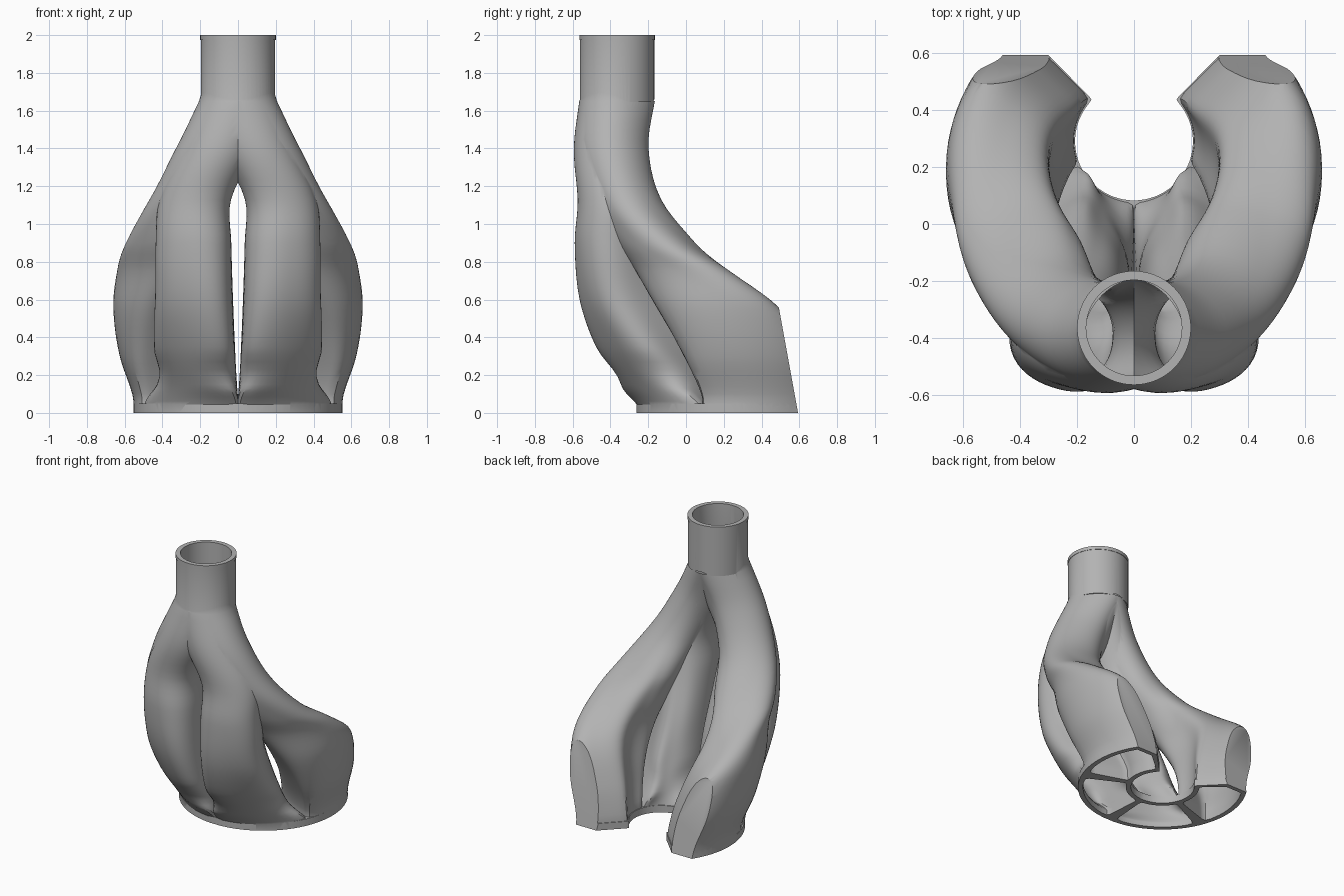
import bpy, bmesh
from math import sin, cos, pi, radians
from mathutils import Matrix

cube = bpy.data.objects.get("Cube")
if cube:
    bpy.data.objects.remove(cube)

HUB_Y = 0.29      # axis of the ring-shaped outlet
NECK_Y = -0.365   # axis of the inlet neck
WALL = 0.03

# Rows: height, start angle, end angle, inner radius, outer radius, squareness, skew, shear
FRONT = [
    (1.65, -107.6, -72.4, 0.455, 0.855, 2, 0, 0),
    (1.4, -98, -66, 0.505, 0.89, 2, 0, 0),
    (1.13, -87, -57, 0.525, 0.895, 2.1, 0, 0),
    (0.9, -87, -56, 0.48, 0.91, 2.4, 0, 0),
    (0.6, -87.5, -53.5, 0.38, 0.87, 3, -0.02, 0),
    (0.35, -88.3, -45, 0.3, 0.76, 3.5, -0.05, 0),
    (0.15, -89.3, -34, 0.23, 0.62, 4, -0.05, 0),
    (0.04, -90.4, -22.2, 0.21, 0.55, 16, 0, 0),
    (0, -90.4, -22.2, 0.21, 0.55, 16, 0, 0),
]
BACK = [
    (1.65, -107.6, -72.4, 0.455, 0.855, 2, 0, 0),
    (1.4, -95, -63, 0.5, 0.87, 2, 0, 0),
    (1.13, -82, -49, 0.475, 0.835, 2.1, 0, 1),
    (0.9, -67, -26, 0.375, 0.765, 2.4, -0.03, 7),
    (0.75, -56, -2, 0.345, 0.7, 2.7, -0.05, 11),
    (0.55, -41, 27, 0.32, 0.665, 3.6, -0.06, 14),
    (0.3, -30, 40, 0.25, 0.62, 6, -0.03, 8),
    (0.1, -23.5, 44, 0.215, 0.56, 12, 0, 1),
    (0, -22.7, 45, 0.21, 0.55, 16, 0, 0),
]


def smooth_rows(rows, steps=5):
    """Hermite interpolation of the control rows over height."""
    def slope(i):
        a, b = rows[max(i - 1, 0)], rows[min(i + 1, len(rows) - 1)]
        return [(q - p) / (b[0] - a[0]) for p, q in zip(a, b)]
    out = []
    for i in range(len(rows) - 1):
        a, b, ma, mb = rows[i], rows[i + 1], slope(i), slope(i + 1)
        h = b[0] - a[0]
        for s in range(steps):
            t = s / steps
            h1 = t * t * (3 - 2 * t)
            h2, h3 = t * (1 - t) ** 2, t * t * (t - 1)
            out.append([p + (q - p) * h1 + h * (u * h2 + v * h3)
                        for p, q, u, v in zip(a, b, ma, mb)])
    return out + [list(rows[-1])]


def ring_points(row, inset, count, side):
    """Rounded polar sector around the hub axis, sheared toward the front inside."""
    z, a0, a1, r0, r1, n, skew, shear = row
    mid, half = (r0 + r1) / 2, (r1 - r0) / 2 - inset
    ang, spread = radians(a0 + a1) / 2, radians(a1 - a0) / 2 - inset / mid
    pts = []
    for i in range(count):
        c, s = cos(2 * pi * i / count), sin(2 * pi * i / count)
        k = (abs(c) ** n + abs(s) ** n) ** (-1 / n)
        u, v = c * k, s * k
        r = mid + half * v + skew * u
        a = ang + spread * u + radians(shear) * (v - 1) / 2
        pts.append((side * r * cos(a), HUB_Y + r * sin(a), z))
    return pts


def link(name, bm):
    bmesh.ops.recalc_face_normals(bm, faces=bm.faces)
    me = bpy.data.meshes.new(name)
    bm.to_mesh(me)
    bm.free()
    ob = bpy.data.objects.new(name, me)
    bpy.context.collection.objects.link(ob)
    return ob


def loft(name, rows, inset=0, count=64, side=1):
    bm = bmesh.new()
    rings = [[bm.verts.new(p) for p in ring_points(r, inset, count, side)] for r in rows]
    for lo, hi in zip(rings, rings[1:]):
        for i in range(count):
            j = (i + 1) % count
            bm.faces.new((lo[i], lo[j], hi[j], hi[i]))
    bm.faces.new(rings[0])
    bm.faces.new(rings[-1])
    return link(name, bm)


def duct(name, rows, inset, side, tag):
    body = smooth_rows(rows)
    # tuck the top end into the neck and run the bottom end past the floor
    top = list(body[0])
    top[0] += 0.04 + 0.007 * tag
    top[1] += 1.5
    top[2] -= 1.5
    top[3] += 0.02
    top[4] -= 0.02
    foot = list(body[-1])
    foot[0] = -0.04 - 0.007 * tag
    return loft(name, [top] + body + [foot], inset, 64, side)


def cylinder(name, radius, z0, z1):
    bm = bmesh.new()
    bmesh.ops.create_cone(bm, cap_ends=True, segments=72, radius1=radius, radius2=radius,
                          depth=z1 - z0,
                          matrix=Matrix.Translation((0, NECK_Y, (z0 + z1) / 2)))
    return link(name, bm)


def block(name, size, matrix):
    bm = bmesh.new()
    bmesh.ops.create_cube(bm, size=size, matrix=matrix)
    return link(name, bm)


def back_block(y):
    """Leaning block that trims everything behind y."""
    return block("back_cut", 2, Matrix.Translation((0, y, 0))
                 @ Matrix.Rotation(radians(10.3), 4, 'X') @ Matrix.Translation((0, 1, 0)))


def combine(target, tool, operation):
    mod = target.modifiers.new("join", 'BOOLEAN')
    mod.operation = operation
    mod.solver = 'EXACT'
    mod.object = tool
    bpy.context.view_layer.objects.active = target
    bpy.ops.object.modifier_apply(modifier=mod.name)
    bpy.data.objects.remove(tool)


# Outer shell: a neck plus four branches
shell = cylinder("branched_duct", 0.197, 1.645, 1.985)
branches = [(rows, side) for rows in (FRONT, BACK) for side in (1, -1)]
for tag, (rows, side) in enumerate(branches):
    combine(shell, duct("branch", rows, 0, side, tag), 'UNION')

# Open outlet ring at the foot
for side in (1, -1):
    lip = [(z - 0.003 * side * (z < 0), -92, 45.2, 0.207, 0.553, 60, 0, 0)
           for z in (0.05, -0.09)]
    combine(shell, loft("outlet_ring", lip, 0, 128, side), 'UNION')
combine(shell, cylinder("neck_rim", 0.2, 1.975, 2.0), 'UNION')

# Flat floor and the sloping trim at the back of the arms
combine(shell, block("floor_cut", 4, Matrix.Translation((0, 0, -2))), 'DIFFERENCE')
combine(shell, back_block(0.593), 'DIFFERENCE')

# Hollow out each branch, keeping a closed wall at the back, then the neck
for tag, (rows, side) in enumerate(branches):
    hollow = duct("hollow", rows, WALL, side, tag + 5)
    combine(hollow, back_block(0.593 - WALL), 'DIFFERENCE')
    combine(shell, hollow, 'DIFFERENCE')
combine(shell, cylinder("neck_bore", 0.168, 1.66, 2.2), 'DIFFERENCE')

# Plain grey plastic
grey = bpy.data.materials.new("grey_plastic")
grey.use_nodes = True
colour = (0.45, 0.45, 0.45, 1)
grey.diffuse_color = colour
grey.node_tree.nodes["Principled BSDF"].inputs["Base Color"].default_value = colour
shell.data.materials.clear()
shell.data.materials.append(grey)
for poly in shell.data.polygons:
    poly.material_index = 0

bpy.ops.object.select_all(action='DESELECT')
shell.select_set(True)
bpy.context.view_layer.objects.active = shell
bpy.ops.object.shade_smooth_by_angle(angle=radians(30))
